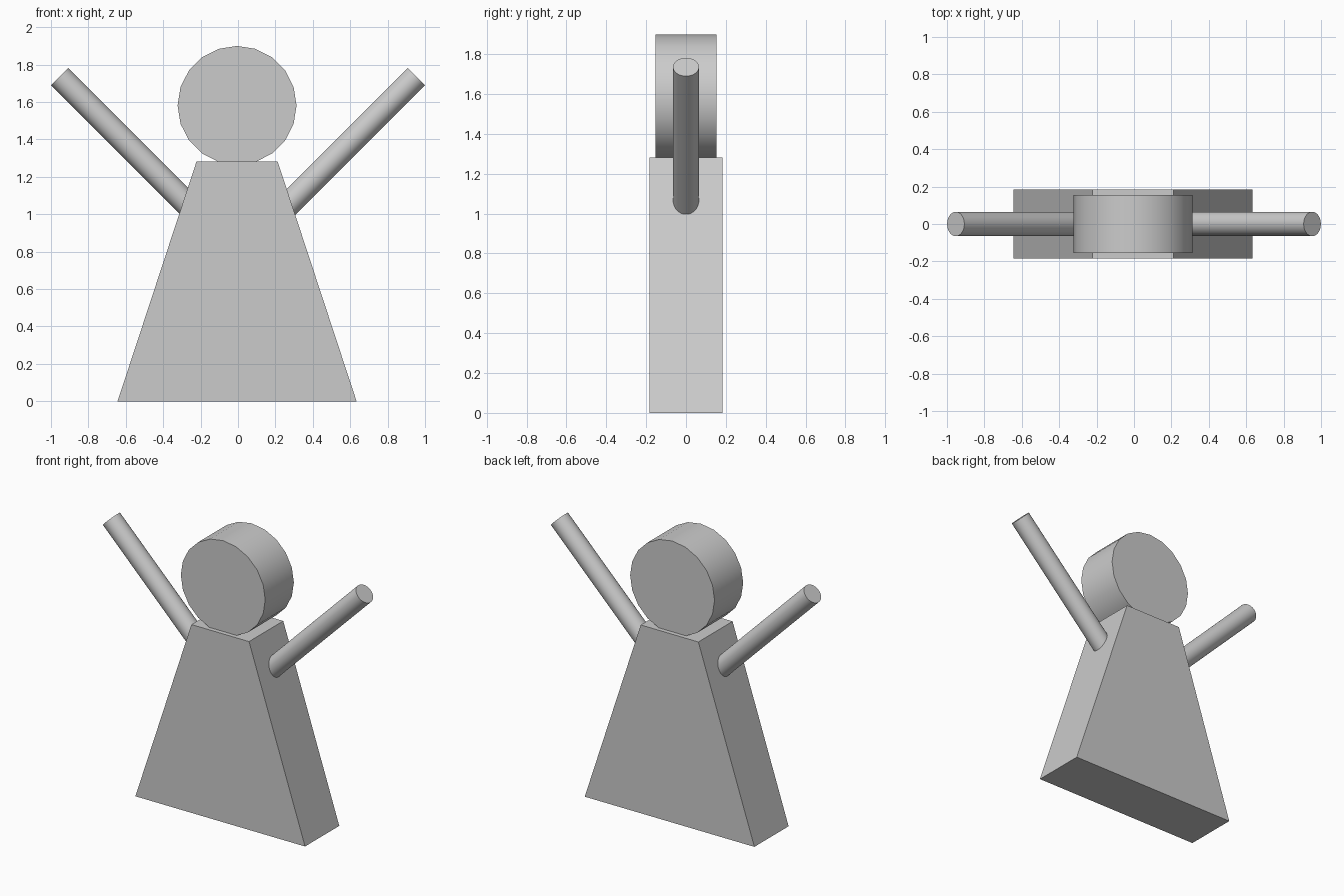
import bpy
from mathutils import Vector

if "Cube" in bpy.data.objects:
    bpy.data.objects.remove(bpy.data.objects["Cube"])

OFF = -0.005  # body and head sit very slightly left of the arms' centre


def cylinder(name, a, b, radius, sides):
    """Smooth cylinder running from point a to point b."""
    a, b = Vector(a), Vector(b)
    d = b - a
    bpy.ops.mesh.primitive_cylinder_add(
        vertices=sides, radius=radius, depth=d.length, location=(a + b) / 2,
        rotation=d.to_track_quat('Z', 'Y').to_euler())
    ob = bpy.context.object
    ob.name = name
    bpy.ops.object.shade_smooth_by_angle(angle=0.6)
    return ob


# Body: tapered slab, narrow at the top
bpy.ops.mesh.primitive_cube_add(size=2)
body = bpy.context.object
body.name = "body"
for v in body.data.vertices:
    top = v.co.z > 0
    v.co = (OFF + v.co.x * (0.217 if top else 0.639),
            v.co.y * 0.184,
            1.282 if top else 0)

# Head: 20-sided disc facing front, slightly sunk into the body
cylinder("head", (OFF, -0.154, 1.582), (OFF, 0.154, 1.582), 0.318, 20)

# Arms: raised rods at 45 degrees, rooted inside the body
for side, label in ((-1, "left"), (1, "right")):
    cylinder(f"arm_{label}", (side * 0.22, 0, 1.003), (side * 0.953, 0, 1.736), 0.065, 32)
